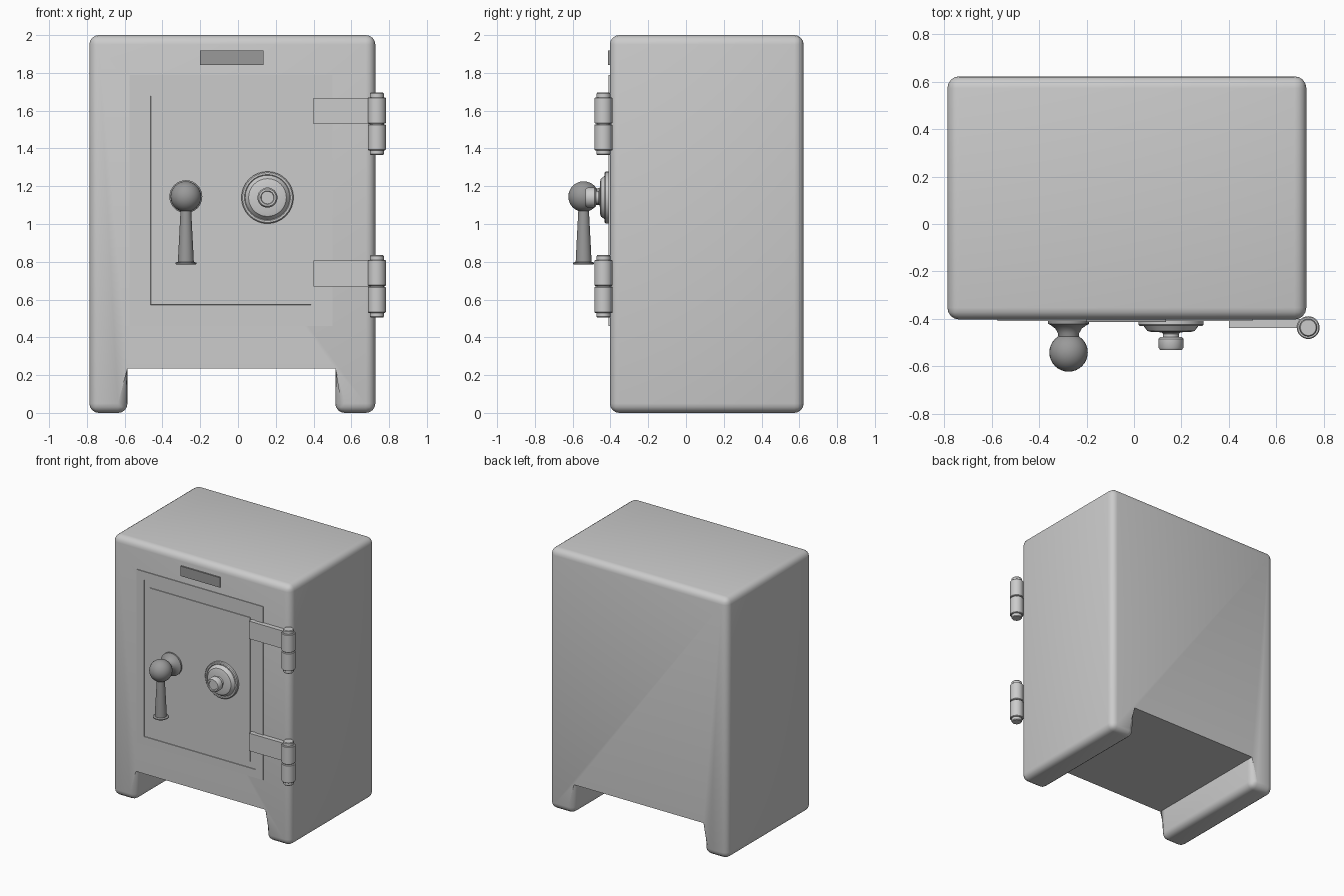
import bpy, bmesh
from math import radians, pi
from mathutils import Vector, Matrix

if "Cube" in bpy.data.objects:
    bpy.data.objects.remove(bpy.data.objects["Cube"])


def material(name, v):
    m = bpy.data.materials.new(name)
    m.use_nodes = True
    m.diffuse_color = (v, v, v, 1)
    m.node_tree.nodes["Principled BSDF"].inputs["Base Color"].default_value = (v, v, v, 1)
    return m


STEEL = material("light grey steel", 0.6)
DARK = material("dark grey metal", 0.32)


def finish(name, bm, mat, smooth=True):
    bmesh.ops.recalc_face_normals(bm, faces=bm.faces)
    me = bpy.data.meshes.new(name)
    bm.to_mesh(me)
    bm.free()
    ob = bpy.data.objects.new(name, me)
    bpy.context.collection.objects.link(ob)
    me.materials.append(mat)
    if smooth:
        bpy.ops.object.select_all(action="DESELECT")
        ob.select_set(True)
        bpy.context.view_layer.objects.active = ob
        bpy.ops.object.shade_smooth_by_angle(angle=radians(35))
    return ob


def box(name, lo, hi, mat):
    bm = bmesh.new()
    lo, hi = Vector(lo), Vector(hi)
    size = Matrix.Diagonal((hi - lo).to_4d())
    bmesh.ops.create_cube(bm, size=1, matrix=Matrix.Translation((lo + hi) / 2) @ size)
    return finish(name, bm, mat, False)


def lathe(name, profile, origin, mat, forward=False, steps=32):
    """Turn (radius, height) points about z, or about -y when forward."""
    bm = bmesh.new()
    vs = [bm.verts.new((r, 0, h)) for r, h in profile]
    es = [bm.edges.new(p) for p in zip(vs, vs[1:])]
    bmesh.ops.spin(bm, geom=vs + es, cent=(0, 0, 0), axis=(0, 0, 1),
                   angle=2 * pi, steps=steps, use_merge=True)
    bmesh.ops.remove_doubles(bm, verts=bm.verts, dist=1e-5)
    turn = Matrix.Rotation(radians(90), 4, "X") if forward else Matrix()
    bm.transform(Matrix.Translation(origin) @ turn)
    return finish(name, bm, mat)


# Cabinet: arch-shaped profile pushed back, all outer edges rounded
L, R, FRONT, BACK = -0.787, 0.727, -0.403, 0.623
IN_L, IN_R, SILL = -0.585, 0.515, 0.235
outline = [(L, 0), (IN_L, 0), (IN_L, SILL), (IN_R, SILL), (IN_R, 0), (R, 0), (R, 2), (L, 2)]
bm = bmesh.new()
face = bm.faces.new([bm.verts.new((x, FRONT, z)) for x, z in outline])
ext = bmesh.ops.extrude_face_region(bm, geom=[face], use_keep_orig=True)
new = [g for g in ext["geom"] if isinstance(g, bmesh.types.BMVert)]
bmesh.ops.translate(bm, verts=new, vec=(0, BACK - FRONT, 0))
bmesh.ops.recalc_face_normals(bm, faces=bm.faces)
notch = [e for e in bm.edges if all(abs(v.co.z - SILL) < 1e-4 for v in e.verts)]
outer = [e for e in bm.edges if e not in notch]
bmesh.ops.bevel(bm, geom=outer, offset=0.05, segments=4, profile=0.5, affect="EDGES")
bmesh.ops.bevel(bm, geom=[e for e in bm.edges if e.is_valid and len(e.link_faces) == 2
                          and e.calc_face_angle() > 1.2 and e.calc_length() > 1],
                offset=0.012, segments=2, profile=0.5, affect="EDGES")
finish("cabinet", bm, STEEL)

# Door: thin raised slab with a shallow channel framing the middle panel
bm = bmesh.new()
D = -0.409
corners = [(-0.575, 0.46), (0.5, 0.46), (0.5, 1.79), (-0.575, 1.79)]
panel = bm.faces.new([bm.verts.new((x, D, z)) for x, z in corners])
base = [bm.verts.new((x, FRONT + 0.005, z)) for x, z in corners]
for i in range(4):
    j = (i + 1) % 4
    bm.faces.new((panel.verts[i], panel.verts[j], base[j], base[i]))
bmesh.ops.recalc_face_normals(bm, faces=bm.faces)
if panel.normal.y > 0:
    bmesh.ops.reverse_faces(bm, faces=bm.faces)
bmesh.ops.inset_region(bm, faces=[panel], thickness=0.09)
for thickness, depth in ((0.001, -0.005), (0.068, 0), (0.001, 0.005)):
    bmesh.ops.inset_region(bm, faces=[panel], thickness=thickness, depth=depth)
finish("door", bm, STEEL, False)

# Name plate
box("plate", (-0.2, -0.414, 1.842), (0.135, -0.4, 1.918), DARK)

# Hinges: strap, two-part knuckle and protruding pin
for label, z in (("upper", 1.53), ("lower", 0.67)):
    box(label + "_hinge_strap", (0.4, -0.439, z), (0.72, -0.4, z + 0.136), STEEL)
    at = (0.735, -0.437, z)
    for part, a, b in (("top", 0.002, 0.14), ("bottom", -0.14, -0.002)):
        lathe(f"{label}_hinge_{part}_knuckle",
              [(0, a), (0.044, a), (0.048, a + 0.004), (0.048, b - 0.004), (0.044, b), (0, b)],
              at, STEEL)
    lathe(label + "_hinge_pin",
          [(0, -0.165), (0.033, -0.165), (0.037, -0.16), (0.037, 0.16), (0.033, 0.165), (0, 0.165)],
          at, STEEL)

# Handle: flared mount, ball and hanging lever
HX, HZ, HY = -0.276, 1.145, -0.542
lathe("handle_mount", [(0, 0), (0.087, 0), (0.087, 0.016), (0.075, 0.022), (0.056, 0.036),
                       (0.045, 0.055), (0.042, 0.08)], (HX, -0.405, HZ), DARK, True)
bm = bmesh.new()
bmesh.ops.create_uvsphere(bm, u_segments=32, v_segments=16, radius=0.081,
                          matrix=Matrix.Translation((HX, HY, HZ)))
finish("handle_ball", bm, DARK)
lathe("handle_lever", [(0, -0.36), (0.05, -0.36), (0.056, -0.356), (0.056, -0.35), (0.042, -0.345),
                       (0.04, -0.3), (0.028, -0.07), (0, -0.06)], (HX, HY, HZ), DARK)

# Combination dial: stepped disc, stem and knob
lathe("dial", [(0, 0), (0.138, 0), (0.138, 0.02), (0.132, 0.026), (0.122, 0.026), (0.118, 0.022),
               (0.108, 0.035), (0.1, 0.046), (0.085, 0.05), (0.04, 0.052), (0.034, 0.058),
               (0.034, 0.072), (0.046, 0.072), (0.053, 0.08), (0.053, 0.116), (0.046, 0.126),
               (0.036, 0.126), (0.033, 0.12), (0, 0.12)], (0.156, -0.405, 1.14), STEEL, True)
